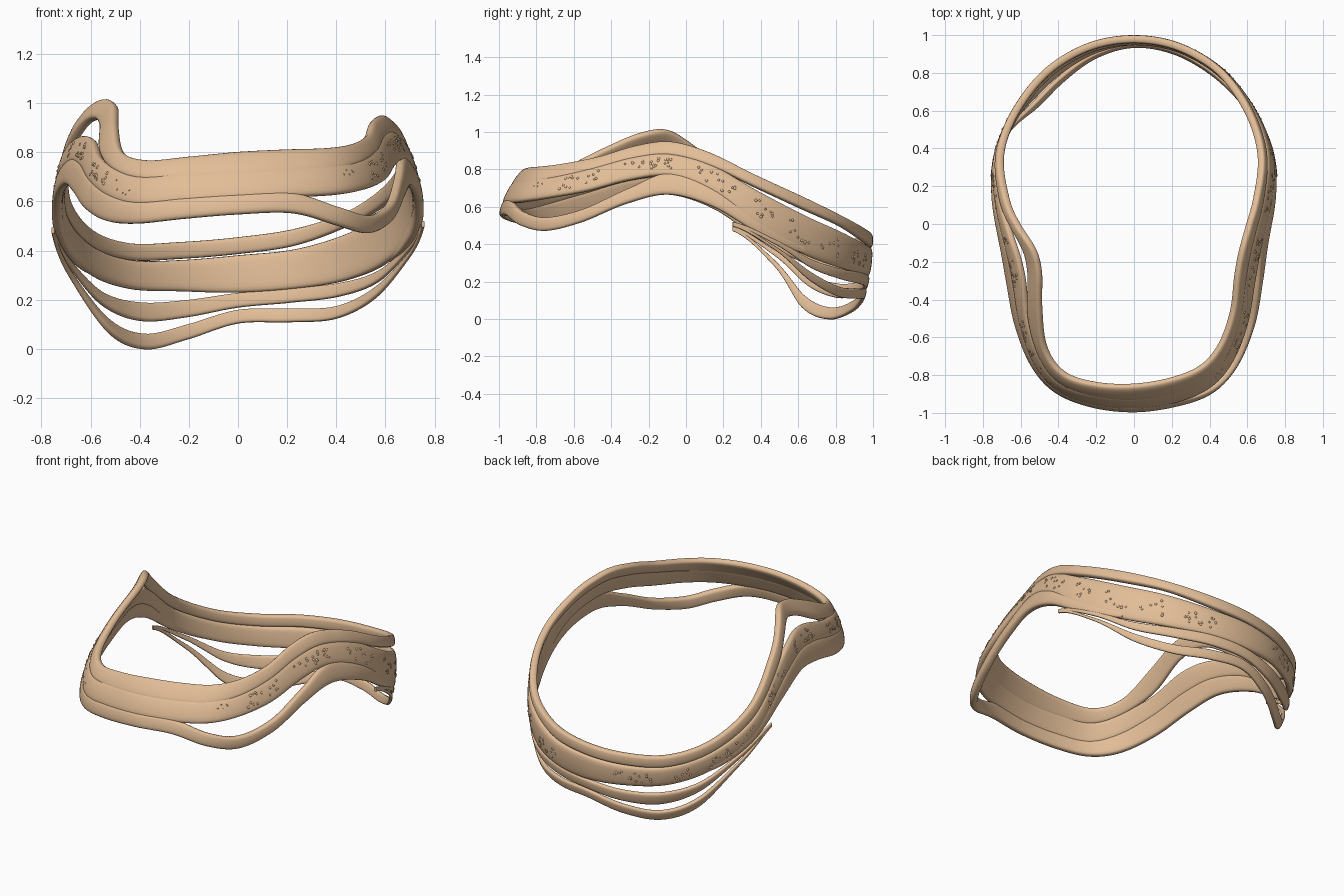
import bpy, bmesh, math, random
from mathutils import Vector, Matrix

if "Cube" in bpy.data.objects:
    bpy.data.objects.remove(bpy.data.objects["Cube"])

random.seed(4)
mat = bpy.data.materials.new("tan")
mat.diffuse_color = (0.76, 0.51, 0.31, 1)
mat.use_nodes = True
mat.node_tree.nodes["Principled BSDF"].inputs["Base Color"].default_value = mat.diffuse_color

# Plan outline of the head-shaped surface, front to back (right half, mirrored)
HALF = [(0, -1.005), (.23, -.975), (.42, -.895), (.545, -.76), (.635, -.56), (.695, -.33),
        (.738, -.1), (.763, .15), (.735, .4), (.625, .64), (.46, .835), (.24, .96), (0, 1)]
PLAN = [Vector((-x, y)) for x, y in HALF[:0:-1]] + [Vector(p) for p in HALF[:-1]]


def spline(pts, t, closed):
    """Catmull-Rom through a list of vectors."""
    n = len(pts)
    i = math.floor(t) if closed else min(max(math.floor(t), 0), n - 2)
    f = t - i
    a, b, c, d = [pts[k % n] if closed else pts[min(max(k, 0), n - 1)] for k in range(i - 1, i + 3)]
    return 0.5 * (2 * b + (c - a) * f + (2 * a - 5 * b + 4 * c - d) * f * f
                  + (3 * b - a - 3 * c + d) * f ** 3)


def surface(u, z):
    """Point on the curved surface; u = -12 back, 0 front, 12 back."""
    p = spline(PLAN, u + 12, True)
    back = max(0, p.y)
    front = max(0, -p.y) ** 2
    k = 1 - .55 * back + .42 * front
    # temples bulge out a little, more so on the left
    k -= .28 * math.exp(-((u + 6.5) / .9) ** 2) + .12 * math.exp(-((u - 6.3) / .9) ** 2)
    s = 1 - k * (z - (.5 - .08 * back * back)) ** 2
    return Vector((p.x * s, p.y * s, z))


def normal(u, z):
    e = .02
    return (surface(u + e, z) - surface(u - e, z)).cross(
        surface(u, z + e) - surface(u, z - e)).normalized()


def finish(bm, name, angle=50):
    bmesh.ops.recalc_face_normals(bm, faces=bm.faces)
    me = bpy.data.meshes.new(name)
    bm.to_mesh(me)
    bm.free()
    ob = bpy.data.objects.new(name, me)
    bpy.context.collection.objects.link(ob)
    me.materials.append(mat)
    bpy.ops.object.select_all(action='DESELECT')
    bpy.context.view_layer.objects.active = ob
    ob.select_set(True)
    bpy.ops.object.shade_smooth_by_angle(angle=math.radians(angle))


def strand(name, start, limits, closed=False, thick=.043, end=None):
    """Rounded band lying on the surface between bottom and top heights (in hundredths)."""
    pts = [Vector(p) / 100 for p in limits]
    span = len(pts) if closed else len(pts) - 1
    end = span + start if end is None else end
    n, m = span * 10, 20
    bm = bmesh.new()
    rings = []
    for i in range(n if closed else n + 1):
        t = span * i / n
        u = start + (end - start) * i / n
        lo, hi = spline(pts, t, closed)
        th = thick * min(1, .2 + (hi - lo) / .08)
        ring = []
        for j in range(m):
            a = 2 * math.pi * j / m
            c, s = math.cos(a), math.sin(a)
            v = math.copysign(abs(c) ** .6, c)
            w = math.copysign(abs(s) ** .6, s)
            z = (lo + hi) / 2 + (hi - lo) / 2 * v
            ring.append(bm.verts.new(surface(u, z) + normal(u, z) * th / 2 * (w - 1)))
        rings.append(ring)
    for i in range(n):
        a, b = rings[i], rings[(i + 1) % len(rings)]
        for j in range(m):
            k = (j + 1) % m
            bm.faces.new((a[j], a[k], b[k], b[j]))
    if not closed:
        bm.faces.new(rings[0])
        bm.faces.new(rings[-1])
    finish(bm, name)
    return pts


# Upper strand: rises into a loop on the left, splits from the main band at the back
strand("upper_strand", -12, [
    (38.5, 45.5), (36.5, 43.5), (36, 43), (42, 49), (56, 64), (77, 86), (93.5, 101), (91.5, 100.5),
    (80, 92), (73, 81), (69.5, 77.5), (70, 79), (71, 81), (72, 82), (73, 82.5), (75.5, 84),
    (80, 87.5), (86, 93.5), (88, 95.5), (82, 89.5), (70.5, 77.5), (59, 66), (50, 56), (42, 49)], True)

# Main band, all the way round
main = strand("main_band", -12, [
    (22.5, 38), (23, 36), (24, 36), (30, 42), (43, 56), (67, 78), (76, 86.5), (74.5, 86),
    (68, 79), (62, 74), (58.5, 71), (60, 73), (61.5, 74), (62.5, 75), (63.5, 76), (65.5, 77.5),
    (69, 82), (75, 87.5), (77, 89), (68, 83), (47, 69), (34.5, 56), (27.5, 47), (24, 40.5)], True)

# Lower strand: front and sides, fading into the main band
strand("lower_strand", -9, [
    (30.5, 34), (42, 48), (59, 69), (67, 77.5), (64, 76), (57, 69.5), (52, 63.5), (51, 60.5),
    (53, 62), (55, 63.5), (55.5, 64), (50, 58), (47, 54.5), (52, 59), (62, 70), (67, 78.5),
    (60, 70), (45, 52), (35, 39)])

# Two back strands meeting in a thin tip on each side
strand("back_strand_upper", 7.4, [
    (50, 52), (40, 42.5), (27, 31.5), (21, 26.5), (18.5, 24.5), (16.5, 22.5), (12.5, 19.5), (11, 18.5),
    (17.5, 23), (34, 37), (47.5, 49.5)], end=16.6, thick=.03)
strand("back_strand_lower", 7.4, [
    (49.5, 51.5), (37, 39), (20.5, 25), (12, 17), (10.5, 16), (10, 15.5), (3.5, 9.5), (-.6, 5.5),
    (6, 12), (29, 32), (47, 49)], end=16.6, thick=.03)

# Small beads in clusters along both sides of the main band
bm = bmesh.new()
for side in (-1, 1):
    for u0, u1, count in [(2.2, 2.8, 5), (3.1, 4.2, 18), (4.8, 6.1, 22), (6.7, 7.5, 14),
                          (7.9, 9.1, 18), (9.4, 9.9, 8), (10.3, 11.2, 16)]:
        for i in range(count):
            u = side * random.uniform(u0, u1)
            lo, hi = spline(main, u + 12, True)
            z = lo + (hi - lo) * random.uniform(.25, .75)
            r = .004 if u0 < 3 else random.uniform(.006, .009)
            bmesh.ops.create_icosphere(bm, subdivisions=2, radius=r, matrix=Matrix.Translation(
                surface(u, z) - normal(u, z) * r * .5))
finish(bm, "beads", 60)
